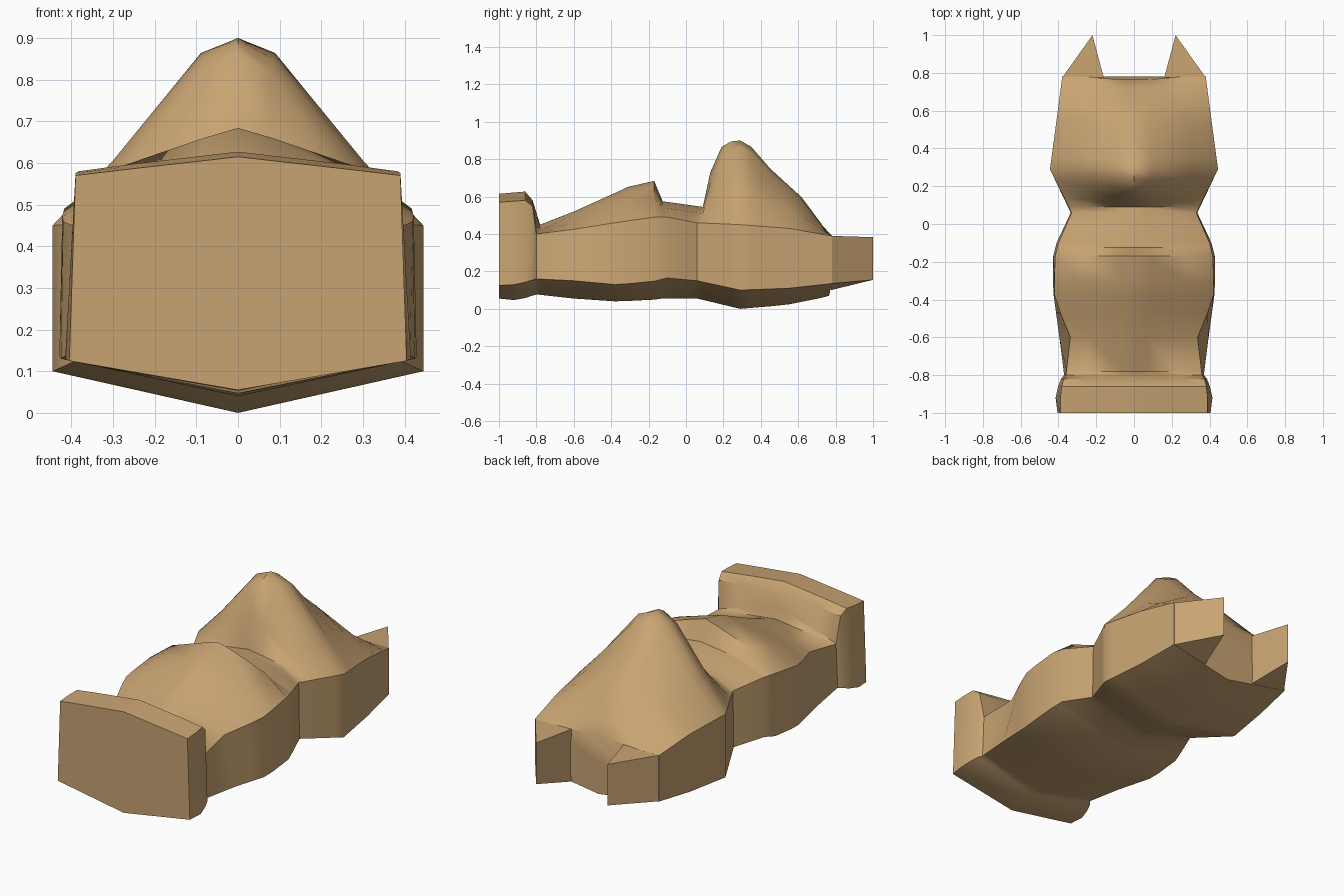
import bpy, bmesh

if "Cube" in bpy.data.objects:
    bpy.data.objects.remove(bpy.data.objects["Cube"])

tan = bpy.data.materials.new("warm tan")
tan.diffuse_color = (0.58, 0.37, 0.17, 1)
tan.use_nodes = True
tan.node_tree.nodes["Principled BSDF"].inputs["Base Color"].default_value = tan.diffuse_color

# Lengthwise profiles: (y, value), front (-y) to back
KEEL = [(-1, .055), (-.9, .045), (-.8, .077), (-.6, .055), (-.38, .04), (-.2, .045),
        (-.12, .056), (.06, .055), (.29, 0), (.53, .02), (.78, .07)]
LOW = [(-1, .125), (-.9, .13), (-.8, .16), (-.6, .15), (-.38, .13), (-.2, .14),
       (-.1, .165), (.06, .15), (.29, .10), (.55, .11), (.78, .135)]
WIDTH = [(-1, .405), (-.92, .415), (-.83, .395), (-.80, .37), (-.6, .395), (-.38, .425),
         (-.2, .435), (-.1, .41), (.06, .335), (.29, .445), (.55, .41), (.78, .38)]
WAIST = [(-1, .39), (-.92, .39), (-.83, .38), (-.80, .36), (-.6, .337), (-.47, .39), (-.38, .42),
         (-.2, .425), (-.1, .40), (.06, .33), (.29, .445), (.55, .41), (.78, .38)]
RIM = [(-1, .57), (-.86, .58), (-.82, .55), (-.80, .40), (-.6, .425), (-.38, .46), (-.18, .49),
       (-.1, .49), (.06, .46), (.29, .45), (.55, .43), (.78, .39)]
CREST = [(-1, .615), (-.86, .627), (-.82, .58), (-.78, .45), (-.6, .52), (-.4, .61),
         (-.31, .652), (-.17, .684), (-.125, .575), (.09, .545), (.13, .73), (.19, .865),
         (.26, .907), (.29, .90), (.35, .865), (.45, .75), (.62, .595), (.72, .46), (.78, .39)]
# How full the shoulder and the upper slope are, as fractions of rim-to-crest
FULL_SHOULDER = [(-1, .33), (-.7, .38), (-.4, .5), (-.17, .52), (-.12, .6), (.09, .6),
                 (.13, .30), (.19, .30), (.29, .34), (.5, .42), (.78, .45)]
FULL_SLOPE = [(-1, .80), (-.4, .85), (-.12, .88), (.09, .88), (.13, .80), (.19, .88),
              (.29, .92), (.78, .92)]


def at(table, y):
    for (y0, v0), (y1, v1) in zip(table, table[1:]):
        if y <= y1:
            return v0 + (v1 - v0) * max(0, y - y0) / (y1 - y0)
    return table[-1][1]


def section(y):
    w, rw, rim, top = (at(t, y) for t in (WIDTH, WAIST, RIM, CREST))
    rise = top - rim
    half = [(w, at(LOW, y)), (rw, rim),
            (.68 * rw, rim + at(FULL_SHOULDER, y) * rise),
            (.20 * rw, rim + at(FULL_SLOPE, y) * rise)]
    ring = [(0, at(KEEL, y))] + half + [(0, top)] + [(-x, z) for x, z in reversed(half)]
    # the back end is slightly hollow in the middle
    return [(x, y - (.015 if y > .77 and abs(x) < .1 else 0), z) for x, z in ring]


def finish(name, bm, angle):
    bmesh.ops.recalc_face_normals(bm, faces=bm.faces)
    me = bpy.data.meshes.new(name)
    bm.to_mesh(me)
    bm.free()
    me.materials.append(tan)
    ob = bpy.data.objects.new(name, me)
    bpy.context.collection.objects.link(ob)
    bpy.context.view_layer.objects.active = ob
    ob.select_set(True)
    bpy.ops.object.shade_smooth_by_angle(angle=angle)
    ob.select_set(False)


# Body: footboard, raised middle, narrow waist and peaked rear in one loft
stations = [-1, -.92, -.86, -.82, -.80, -.78, -.6, -.47, -.38, -.31, -.17, -.125, -.1,
            0, .06, .09, .13, .19, .24, .29, .35, .45, .55, .62, .72, .78]
bm = bmesh.new()
rings = [[bm.verts.new(p) for p in section(y)] for y in stations]
for a, b in zip(rings, rings[1:]):
    for i in range(len(a)):
        j = (i + 1) % len(a)
        bm.faces.new((a[i], a[j], b[j], b[i]))
bm.faces.new(rings[0])
bm.faces.new(rings[-1])
finish("body", bm, 0.7)

# Pointed prongs at the back corners
for side, name in ((1, "right_prong"), (-1, "left_prong")):
    bm = bmesh.new()
    foot = [(.38, .775, .135, .39), (.22, 1.0, .155, .383), (.16, .775, .10, .39)]
    low = [bm.verts.new((side * x, y, z)) for x, y, z, _ in foot]
    top = [bm.verts.new((side * x, y, z)) for x, y, _, z in foot]
    bm.faces.new(low)
    bm.faces.new(top)
    for i in range(3):
        j = (i + 1) % 3
        bm.faces.new((low[i], low[j], top[j], top[i]))
    finish(name, bm, 0.5)
